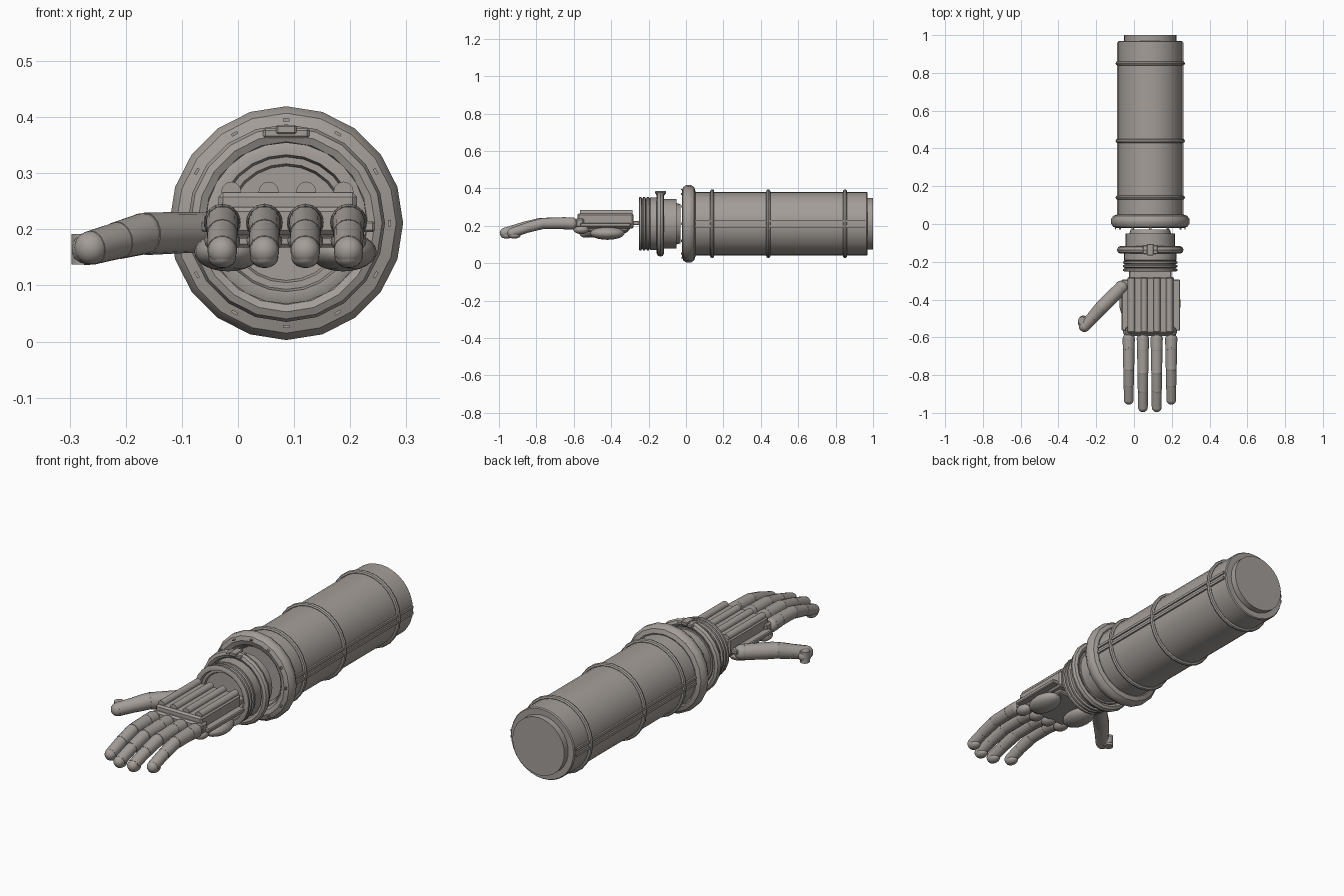
import bpy, bmesh, math
from mathutils import Vector, Matrix

if "Cube" in bpy.data.objects:
    bpy.data.objects.remove(bpy.data.objects["Cube"])

CX, CZ = 0.086, 0.211          # arm axis

metal = bpy.data.materials.new("warm_grey")
metal.diffuse_color = (0.37, 0.34, 0.315, 1)
metal.use_nodes = True
metal.node_tree.nodes["Principled BSDF"].inputs["Base Color"].default_value = metal.diffuse_color


def finish(name, bm, angle=35):
    bmesh.ops.recalc_face_normals(bm, faces=bm.faces)
    me = bpy.data.meshes.new(name)
    bm.to_mesh(me)
    bm.free()
    me.materials.append(metal)
    ob = bpy.data.objects.new(name, me)
    bpy.context.collection.objects.link(ob)
    bpy.ops.object.select_all(action='DESELECT')
    ob.select_set(True)
    bpy.context.view_layer.objects.active = ob
    bpy.ops.object.shade_smooth_by_angle(angle=math.radians(angle))
    return ob


def lathe(name, profile, n=32, closed=False):
    """Revolve (y, radius) points about the arm axis."""
    bm = bmesh.new()
    rings = []
    for y, r in profile:
        rings.append([bm.verts.new((CX + r * math.sin(2 * math.pi * i / n), y,
                                    CZ + r * math.cos(2 * math.pi * i / n))) for i in range(n)])
    pairs = list(zip(rings, rings[1:]))
    if closed:
        pairs.append((rings[-1], rings[0]))
    else:
        bm.faces.new(rings[0])
        bm.faces.new(rings[-1])
    for a, b in pairs:
        for i in range(n):
            bm.faces.new((a[i], a[(i + 1) % n], b[(i + 1) % n], b[i]))
    return finish(name, bm)


def hoop(name, y, r, hy, hr, n=20, sides=8):
    pts = [(y + hy * math.cos(2 * math.pi * k / sides), r + hr * math.sin(2 * math.pi * k / sides))
           for k in range(sides)]
    lathe(name, pts, n, True)


def add_box(bm, x0, x1, y0, y1, z0, z1, bevel=0.0):
    m = Matrix.Translation(((x0 + x1) / 2, (y0 + y1) / 2, (z0 + z1) / 2))
    m = m @ Matrix.Diagonal((x1 - x0, y1 - y0, z1 - z0, 1))
    vs = bmesh.ops.create_cube(bm, size=1, matrix=m)['verts']
    if bevel:
        edges = list({e for v in vs for e in v.link_edges})
        bmesh.ops.bevel(bm, geom=edges, offset=bevel, segments=1, affect='EDGES')


def box(name, *dims, bevel=0.0):
    bm = bmesh.new()
    add_box(bm, *dims, bevel=bevel)
    return finish(name, bm)


def add_ball(bm, c, r, u=16, v=10):
    m = Matrix.Translation(c) @ Matrix.Diagonal((*r, 1))
    bmesh.ops.create_uvsphere(bm, u_segments=u, v_segments=v, radius=1, matrix=m)


def add_rod(bm, a, b, r1, r2, n=14):
    a, b = Vector(a), Vector(b)
    d = b - a
    m = Matrix.Translation((a + b) / 2) @ d.to_track_quat('Z', 'Y').to_matrix().to_4x4()
    bmesh.ops.create_cone(bm, cap_ends=True, segments=n, radius1=r1, radius2=r2,
                          depth=d.length, matrix=m)


def digit(name, pts, radii):
    """Jointed finger: sleeves between ball joints, rounded tip."""
    bm = bmesh.new()
    for i in range(len(pts) - 1):
        a, b = Vector(pts[i]), Vector(pts[i + 1])
        add_rod(bm, a.lerp(b, 0.06), a.lerp(b, 0.95), radii[i], radii[i + 1] * 1.03)
    for p, r in zip(pts, radii):
        add_ball(bm, p, (r, r, r))
    return finish(name, bm)


# forearm sleeve, end cap, bands and side rails
lathe("forearm_sleeve", [(0.03, 0.13), (0.0, 0.14), (0.0, 0.17), (0.965, 0.17),
                         (0.97, 0.166), (0.97, 0.138), (1.0, 0.138)])
for i, y in enumerate((0.14, 0.44, 0.85)):
    hoop(f"sleeve_band_{i}", y, 0.173, 0.011, 0.011, 24)
for s, side in ((-1, "left"), (1, "right")):
    for k in (-1, 1):
        x, z = CX + s * 0.169, CZ + k * 0.014
        box(f"{side}_rail", x - 0.007, x + 0.007, 0.04, 0.96, z - 0.006, z + 0.006)

# collar with small tabs on its front rim
hoop("collar", 0.014, 0.176, 0.036, 0.034, 20, 10)
bm = bmesh.new()
for i in range(12):
    a = 2 * math.pi * i / 12
    m = (Matrix.Translation((CX, -0.022, CZ)) @ Matrix.Rotation(a, 4, 'Y')
         @ Matrix.Translation((0, 0, 0.184)) @ Matrix.Diagonal((0.012, 0.012, 0.005, 1)))
    bmesh.ops.create_cube(bm, size=1, matrix=m)
finish("collar_tabs", bm)

# wrist cuff: plain barrel, ridged front, recessed face
cuff = [(-0.03, 0.105), (-0.05, 0.11), (-0.05, 0.132), (-0.125, 0.132), (-0.125, 0.14), (-0.19, 0.14)]
for y in (-0.195, -0.215, -0.235):
    cuff += [(y, 0.135), (y - 0.004, 0.144), (y - 0.013, 0.144), (y - 0.017, 0.135)]
cuff += [(-0.252, 0.122), (-0.235, 0.118), (-0.235, 0.106), (-0.225, 0.102)]
lathe("wrist_cuff", cuff, 24)
hoop("cuff_ring", -0.137, 0.158, 0.02, 0.018, 20, 8)
box("cuff_ring_clip", 0.045, 0.127, -0.16, -0.112, 0.362, 0.38, bevel=0.004)
box("cuff_ring_buckle", 0.068, 0.104, -0.166, -0.106, 0.37, 0.386, bevel=0.003)

# palm
box("wrist_joint", -0.026, 0.198, -0.285, -0.22, 0.203, 0.226, bevel=0.004)
bm = bmesh.new()
add_box(bm, -0.035, 0.212, -0.58, -0.28, 0.185, 0.266, 0.008)
add_box(bm, -0.066, 0.244, -0.565, -0.295, 0.195, 0.215, 0.004)
add_box(bm, -0.045, 0.222, -0.592, -0.545, 0.19, 0.24, 0.008)
finish("palm", bm)

# raised tendon rods on the back of the hand
bm = bmesh.new()
for i in range(4):
    x = -0.012 + i * 0.0667
    add_rod(bm, (x, -0.568, 0.267), (x, -0.285, 0.267), 0.018, 0.018, 12)
finish("tendon_rods", bm)

# soft pads under the palm and under each knuckle
bm = bmesh.new()
for x in (-0.018, 0.187):
    add_ball(bm, (x, -0.42, 0.16), (0.06, 0.092, 0.035), 20, 12)
for x in (-0.028, 0.047, 0.12, 0.197):
    add_ball(bm, (x, -0.56, 0.18), (0.032, 0.042, 0.024))
add_box(bm, -0.02, 0.19, -0.54, -0.31, 0.168, 0.19, 0.006)
finish("palm_pads", bm)

# four fingers, the outer two shorter
for name, x, tip in (("index", -0.028, -0.93), ("middle", 0.047, -0.97),
                     ("ring", 0.12, -0.97), ("little", 0.197, -0.93)):
    k = (tip + 0.61) / -0.36
    pts = [(x, -0.61, 0.212), (x, -0.61 - 0.055 * k, 0.214), (x, -0.61 - 0.175 * k, 0.212),
           (x, -0.61 - 0.27 * k, 0.19), (x, tip, 0.162)]
    digit(f"{name}_finger", pts, (0.033, 0.031, 0.029, 0.027, 0.026))
    bm = bmesh.new()
    add_ball(bm, (x, tip + 0.012, 0.15), (0.025, 0.034, 0.019))
    finish(f"{name}_fingertip_pad", bm)

# thumb
digit("thumb", [(-0.065, -0.335, 0.195), (-0.17, -0.44, 0.192), (-0.215, -0.49, 0.18),
                (-0.262, -0.542, 0.167)], (0.036, 0.037, 0.033, 0.03))
bm = bmesh.new()
add_ball(bm, (-0.269, -0.52, 0.165), (0.028, 0.036, 0.029))
add_rod(bm, (-0.275, -0.512, 0.137), (-0.275, -0.512, 0.192), 0.022, 0.022, 12)
finish("thumb_tip_pad", bm)
